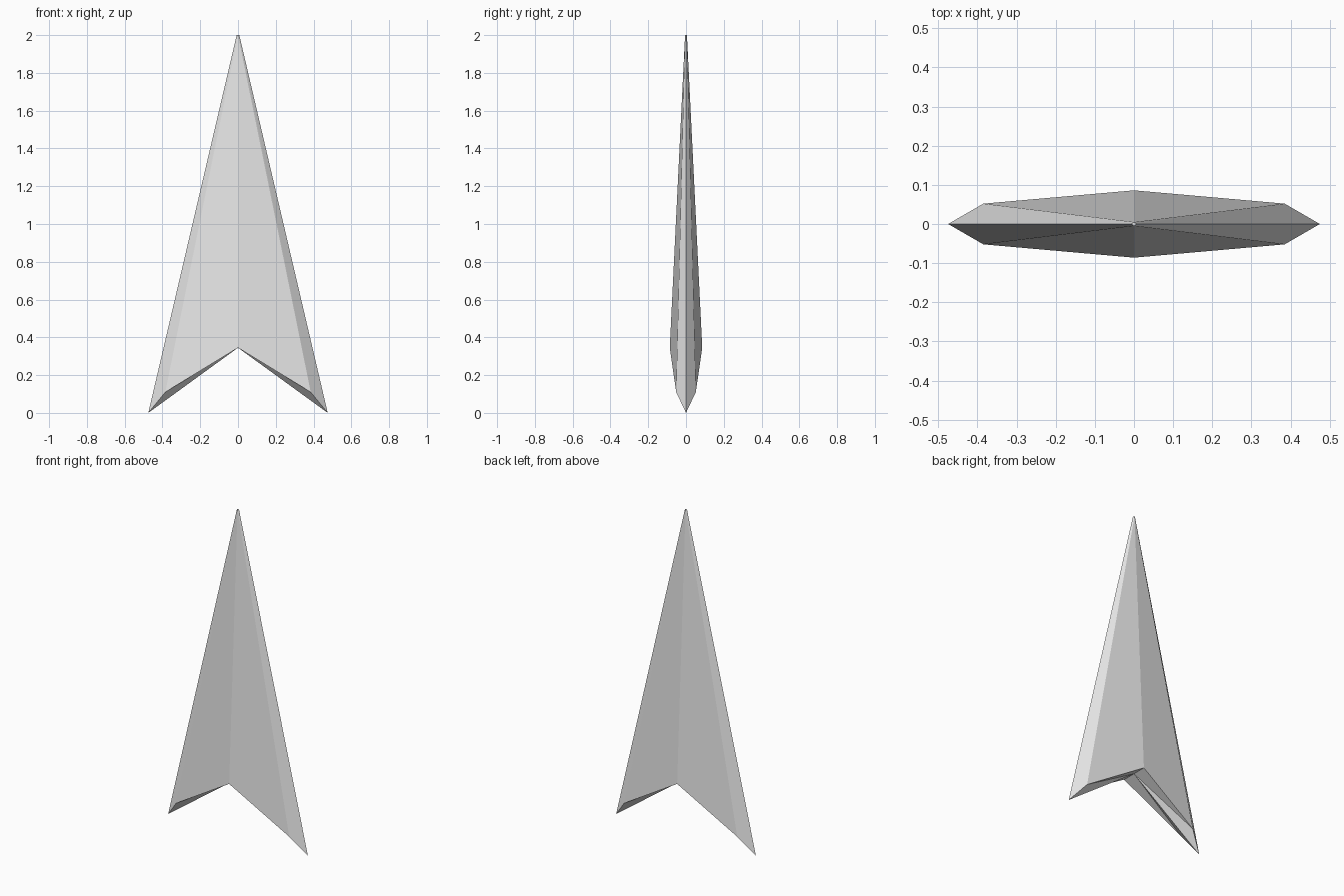
import bpy
import bmesh

cube = bpy.data.objects.get("Cube")
if cube:
    bpy.data.objects.remove(cube, do_unlink=True)

# Plain grey material
GREY = (0.8, 0.8, 0.8, 1.0)
grey = bpy.data.materials.new("light_grey")
grey.use_nodes = True
grey.diffuse_color = GREY
grey.node_tree.nodes["Principled BSDF"].inputs["Base Color"].default_value = GREY

# Corners of one quarter; the rest is mirrored
POINTS = {
    "apex_side": (0.007, 0, 2),
    "apex_face": (0, -0.005, 2),
    "apex_mid": (0, 0, 2),
    "barb_tip": (0.475, 0, 0),
    "shoulder": (0.385, -0.052, 0.11),
    "notch_face": (0, -0.086, 0.345),
    "notch_mid": (0, 0, 0.345),
}
FACES = [
    ("apex_face", "notch_face", "shoulder"),     # broad blade face
    ("apex_face", "shoulder", "apex_side"),      # thin crease sliver
    ("apex_side", "shoulder", "barb_tip"),       # outer bevel
    ("apex_mid", "apex_face", "apex_side"),      # blunt apex
    ("notch_mid", "shoulder", "notch_face"),     # notch underside
    ("notch_mid", "barb_tip", "shoulder"),       # barb underside
]

bm = bmesh.new()
for sx in (1, -1):
    for sy in (1, -1):
        verts = {n: bm.verts.new((x * sx, y * sy, z)) for n, (x, y, z) in POINTS.items()}
        for names in FACES:
            bm.faces.new([verts[n] for n in names])
bmesh.ops.remove_doubles(bm, verts=bm.verts, dist=0.0005)
bmesh.ops.recalc_face_normals(bm, faces=bm.faces)

mesh = bpy.data.meshes.new("arrowhead")
bm.to_mesh(mesh)
bm.free()
mesh.materials.append(grey)
arrowhead = bpy.data.objects.new("arrowhead", mesh)
bpy.context.collection.objects.link(arrowhead)
